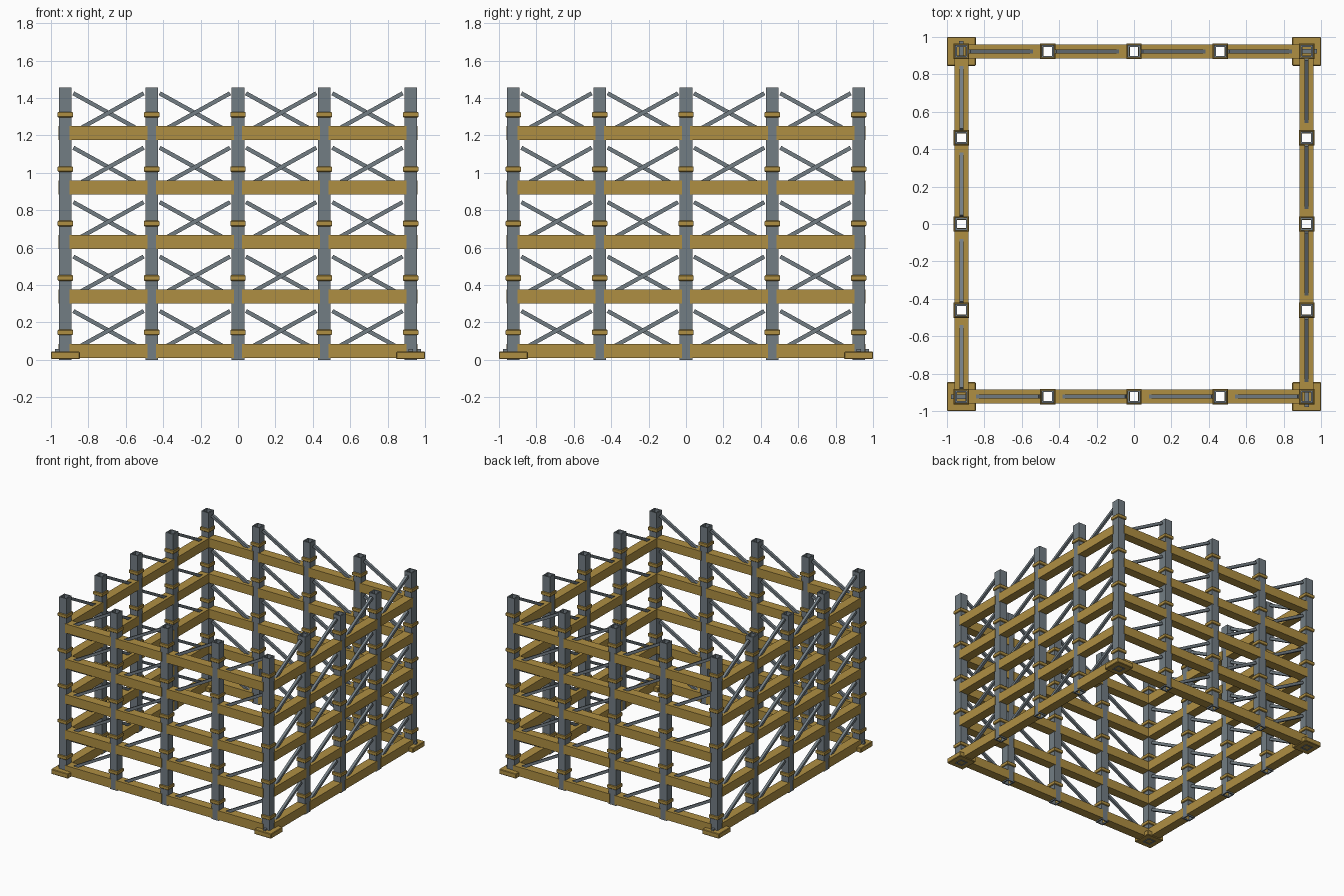
import bpy, bmesh, math
from mathutils import Matrix, Vector

if "Cube" in bpy.data.objects:
    bpy.data.objects.remove(bpy.data.objects["Cube"])

PITCH = 0.291      # storey height
BAY = 0.4615       # column spacing
EDGE = 2 * BAY     # distance of each wall from the centre
LEVELS = 5
HEIGHT = PITCH * LEVELS


def material(name, rgb):
    m = bpy.data.materials.new(name)
    m.diffuse_color = (*rgb, 1)
    m.use_nodes = True
    m.node_tree.nodes["Principled BSDF"].inputs["Base Color"].default_value = m.diffuse_color
    return m


ochre = material("ochre", (0.43, 0.275, 0.055))
steel = material("steel grey", (0.17, 0.205, 0.23))


def box(bm, centre, size, tilt=0.0, bevel=0.0):
    """Box, optionally tilted in the wall plane and chamfered."""
    mat = (Matrix.Translation(centre) @ Matrix.Rotation(tilt, 4, 'Y')
           @ Matrix.Diagonal((*size, 1)))
    verts = bmesh.ops.create_cube(bm, size=1, matrix=mat)["verts"]
    if bevel:
        edges = list({e for v in verts for e in v.link_edges})
        bmesh.ops.bevel(bm, geom=edges, offset=bevel, segments=1, affect='EDGES')


def tube(bm, x, y, z0, z1, outer, inner, chamfer=0.0):
    """Hollow square tube built from a closed ring profile."""
    profile = [(inner, z0), (outer - chamfer, z0), (outer, z0 + chamfer),
               (outer, z1 - chamfer), (outer - chamfer, z1), (inner, z1)]
    if not chamfer:
        profile = [(inner, z0), (outer, z0), (outer, z1), (inner, z1)]
    corners = [(-1, -1), (1, -1), (1, 1), (-1, 1)]
    loops = [[bm.verts.new((x + sx * r, y + sy * r, z)) for r, z in profile]
             for sx, sy in corners]
    n = len(profile)
    for c in range(4):
        a, b = loops[c], loops[(c + 1) % 4]
        for k in range(n):
            j = (k + 1) % n
            bm.faces.new((a[k], b[k], b[j], a[j]))


def four_sides(name, mat, build):
    """Build one wall's parts and repeat them around the square."""
    bm = bmesh.new()
    build(bm)
    bmesh.ops.recalc_face_normals(bm, faces=bm.faces)
    mesh = bpy.data.meshes.new(name)
    bm.to_mesh(mesh)
    bm.free()
    mesh.materials.append(mat)
    for k, side in enumerate(("front", "right", "back", "left")):
        ob = bpy.data.objects.new(f"{side}_{name}", mesh)
        ob.rotation_euler.z = k * math.pi / 2
        bpy.context.collection.objects.link(ob)


def columns(bm):
    for i in range(4):
        tube(bm, -EDGE + i * BAY, -EDGE, 0, HEIGHT, 0.0335, 0.024)


def bands(bm):
    for i in range(4):
        for k in range(LEVELS):
            z = k * PITCH + 0.147
            tube(bm, -EDGE + i * BAY, -EDGE, z - 0.015, z + 0.015, 0.041, 0.033, 0.004)


def beams(bm):
    for i in range(4):
        for k in range(LEVELS):
            box(bm, (-EDGE + (i + 0.5) * BAY, -EDGE, k * PITCH + 0.048),
                (BAY - 0.045, 0.075, 0.075))


def braces(bm):
    for i in range(4):
        for k in range(LEVELS):
            box(bm, (-EDGE + (i + 0.5) * BAY, -EDGE, k * PITCH + 0.157),
                (0.43, 0.022, 0.022), tilt=-math.radians(29))


def foot_plate(bm):
    box(bm, (-EDGE, -EDGE, 0.024), (0.154, 0.154, 0.04), bevel=0.004)


def anchor(bm):
    box(bm, (-EDGE, -EDGE, 0.045), (0.11, 0.024, 0.024))


four_sides("columns", steel, columns)
four_sides("column_bands", ochre, bands)
four_sides("beams", ochre, beams)
four_sides("braces", steel, braces)
four_sides("foot_plate", ochre, foot_plate)
four_sides("foot_anchor", steel, anchor)
